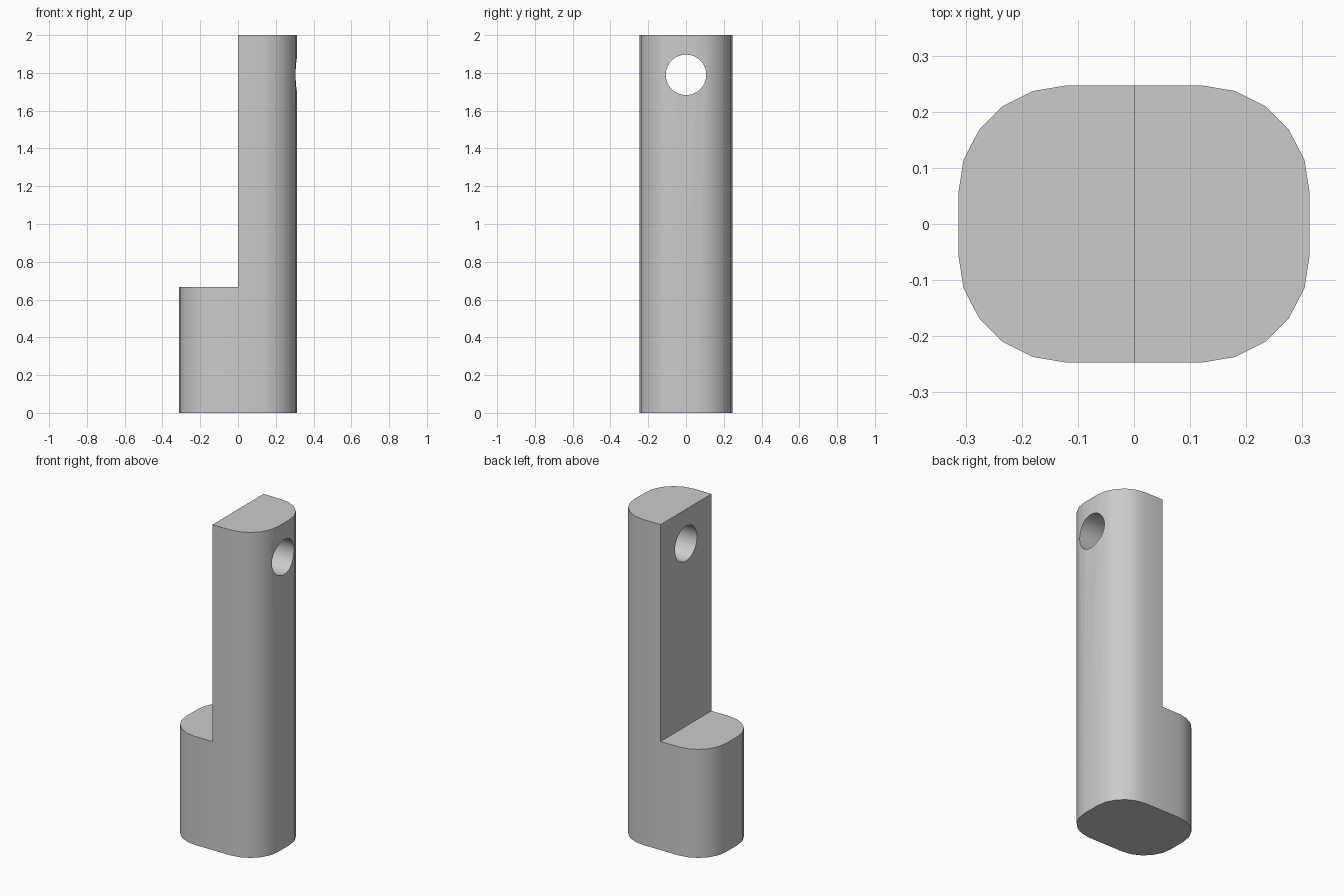
import bpy
import bmesh
import math

if "Cube" in bpy.data.objects:
    bpy.data.objects.remove(bpy.data.objects["Cube"], do_unlink=True)

HEIGHT, STEP = 2.0, 0.667
HOLE_Z, HOLE_RADIUS = 1.79, 0.107

grey = bpy.data.materials.new("plain grey")
grey.use_nodes = True
grey.diffuse_color = (0.6, 0.6, 0.6, 1)
grey.node_tree.nodes["Principled BSDF"].inputs["Base Color"].default_value = (0.6, 0.6, 0.6, 1)


def cut(target, cutter):
    """Subtract the cutter from the target and hide the cutter."""
    mod = target.modifiers.new(cutter.name, "BOOLEAN")
    mod.operation = "DIFFERENCE"
    mod.solver = "EXACT"
    mod.object = cutter
    bpy.ops.object.select_all(action="DESELECT")
    bpy.context.view_layer.objects.active = target
    target.select_set(True)
    bpy.ops.object.modifier_apply(modifier=mod.name)
    bpy.data.objects.remove(cutter, do_unlink=True)


# Rounded cross-section, one quarter mirrored into four
quarter = [(0.313, 0.055), (0.304, 0.114), (0.276, 0.168),
           (0.234, 0.21), (0.18, 0.237), (0.12, 0.247)]
half = quarter + [(-x, y) for x, y in reversed(quarter)]
outline = half + [(-x, -y) for x, y in half]

# Main bar
bm = bmesh.new()
base = bm.faces.new([bm.verts.new((x, y, 0)) for x, y in outline])
grown = bmesh.ops.extrude_face_region(bm, geom=[base], use_keep_orig=True)
bmesh.ops.translate(bm, vec=(0, 0, HEIGHT),
                    verts=[g for g in grown["geom"] if isinstance(g, bmesh.types.BMVert)])
bmesh.ops.recalc_face_normals(bm, faces=bm.faces[:])
mesh = bpy.data.meshes.new("stepped_bar")
bm.to_mesh(mesh)
bm.free()
bar = bpy.data.objects.new("stepped_bar", mesh)
bpy.context.collection.objects.link(bar)
mesh.materials.append(grey)

# Step that removes the upper half on one side
bpy.ops.mesh.primitive_cube_add(size=2, location=(-1, 0, STEP + 1))
step = bpy.context.object
step.name = "step_cutter"
step.data.materials.append(grey)
cut(bar, step)

# Round through hole near the top
bpy.ops.mesh.primitive_cylinder_add(vertices=64, radius=HOLE_RADIUS, depth=1,
                                    location=(0.2, 0, HOLE_Z), rotation=(0, math.pi / 2, 0))
hole = bpy.context.object
hole.name = "hole_cutter"
hole.data.materials.append(grey)
cut(bar, hole)

bpy.ops.object.shade_smooth_by_angle(angle=math.radians(30))
